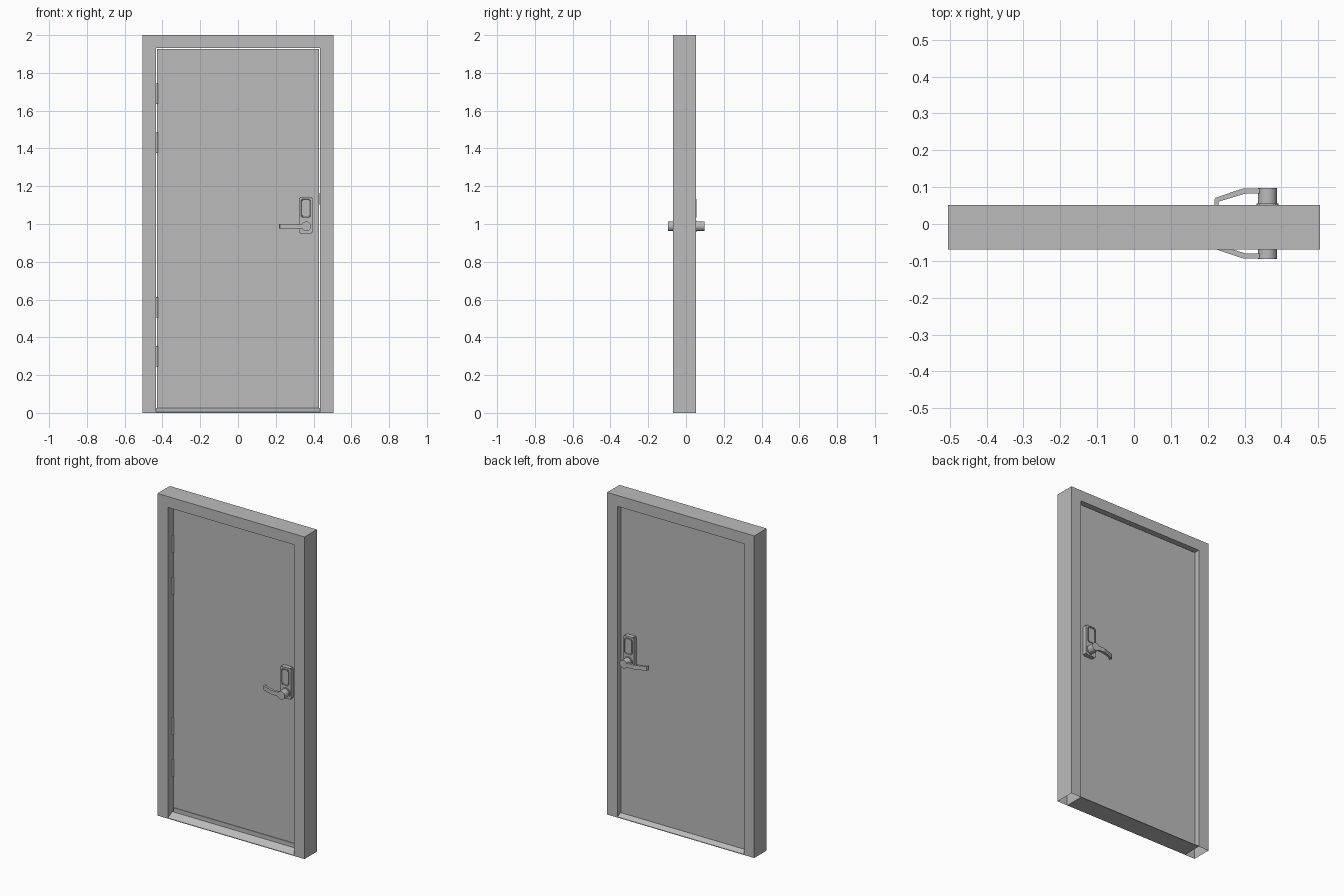
import bpy, bmesh, math

if "Cube" in bpy.data.objects:
    bpy.data.objects.remove(bpy.data.objects["Cube"])

grey = bpy.data.materials.new("door grey")
grey.diffuse_color = (0.5, 0.5, 0.5, 1)
grey.use_nodes = True
grey.node_tree.nodes["Principled BSDF"].inputs["Base Color"].default_value = grey.diffuse_color

FRONT, BACK = -0.069, 0.052          # frame depth
DOOR_F, DOOR_B = -0.02, 0.023        # door leaf faces
MID = 0.0015                         # plane the hardware mirrors across


def finish(name, bm):
    bmesh.ops.recalc_face_normals(bm, faces=bm.faces)
    me = bpy.data.meshes.new(name)
    bm.to_mesh(me)
    bm.free()
    me.materials.append(grey)
    ob = bpy.data.objects.new(name, me)
    bpy.context.collection.objects.link(ob)
    return ob


def prism(name, pts, axis, lo, hi, open_ends=False):
    """Extrude a 2D outline along the x, y or z axis."""
    place = {"x": lambda a, b, t: (t, a, b),
             "y": lambda a, b, t: (a, t, b),
             "z": lambda a, b, t: (a, b, t)}[axis]
    bm = bmesh.new()
    ends = [[bm.verts.new(place(a, b, t)) for a, b in pts] for t in (lo, hi)]
    n = len(pts)
    for i in range(n):
        j = (i + 1) % n
        bm.faces.new((ends[0][i], ends[0][j], ends[1][j], ends[1][i]))
    if not open_ends:
        bm.faces.new(ends[0])
        bm.faces.new(ends[1])
    return finish(name, bm)


def rect(x0, x1, z0, z1):
    return [(x0, z0), (x1, z0), (x1, z1), (x0, z1)]


def cylinder(name, x, y, z, r, length, axis, n=24):
    pts = [(r * math.cos(2 * math.pi * i / n), r * math.sin(2 * math.pi * i / n)) for i in range(n)]
    a, b, c = {"y": (x, z, y), "z": (x, y, z)}[axis]
    ob = prism(name, [(a + p, b + q) for p, q in pts], axis, c - length / 2, c + length / 2)
    for f in ob.data.polygons:
        f.use_smooth = len(f.vertices) == 4
    ob.data.set_sharp_from_angle(angle=math.radians(40))
    return ob


def inset_plate(name, x0, x1, z0, z1, y_in, y_out, border, sink):
    """Plate with a recessed centre panel and softened outer corners."""
    ob = prism(name, rect(x0, x1, z0, z1), "y", y_in, y_out)
    bm = bmesh.new()
    bm.from_mesh(ob.data)
    corners = [e for e in bm.edges if abs(e.verts[0].co.y - e.verts[1].co.y) > 0.001]
    bmesh.ops.bevel(bm, geom=corners, offset=0.006, segments=2, affect='EDGES')
    outer = [f for f in bm.faces if all(abs(v.co.y - y_out) < 1e-5 for v in f.verts)]
    bmesh.ops.inset_region(bm, faces=outer, thickness=border)
    for v in outer[0].verts:
        v.co.y += sink
    bm.to_mesh(ob.data)
    bm.free()
    return ob


# Frame: one arch-shaped hollow shell, open under the jambs
W, IW, TOP, HEAD = 0.505, 0.434, 2.0, 1.932
frame = prism("door_frame", [(-W, 0), (-W, TOP), (W, TOP), (W, 0),
                             (IW, 0), (IW, HEAD), (-IW, HEAD), (-IW, 0)], "y", FRONT, BACK)
bm = bmesh.new()
bm.from_mesh(frame.data)
feet = [f for f in bm.faces if all(v.co.z < 1e-5 for v in f.verts)]
bmesh.ops.delete(bm, geom=feet, context='FACES_ONLY')
bm.to_mesh(frame.data)
bm.free()

# Door leaf with a narrow gap all round
prism("door_leaf", rect(-0.43, 0.43, 0.02, 1.927), "y", DOOR_F, DOOR_B)

# Bottom sweep and sloped threshold
prism("door_sweep", rect(-0.427, 0.425, 0.022, 0.052), "y", DOOR_F - 0.004, DOOR_F)
prism("threshold", [(FRONT, 0), (FRONT, 0.004), (DOOR_F - 0.004, 0.026), (DOOR_F, 0.026),
                    (DOOR_F, 0.018), (DOOR_B, 0.018), (BACK, 0.004), (BACK, 0)],
      "x", -IW, IW)

# Hinge knuckles
for z in (1.69, 1.43, 0.56, 0.30):
    cylinder("hinge", -0.430, DOOR_F - 0.005, z, 0.0065, 0.108, "z", 12)

# Lock sets, mirrored front and back
for side, sgn, face in (("front", -1, DOOR_F), ("back", 1, DOOR_B)):
    def Y(d):
        return MID + sgn * d
    inset_plate(side + "_lock_body", 0.323, 0.395, 0.95, 1.143, face, Y(0.048), 0.006, 0)
    inset_plate(side + "_lock_keypad", 0.334, 0.384, 1.035, 1.132, Y(0.047), Y(0.054), 0.004, -sgn * 0.003)
    cylinder(side + "_handle_collar", 0.362, Y(0.0505), 0.988, 0.03, 0.006, "y")
    cylinder(side + "_handle_hub", 0.362, Y(0.0725), 0.988, 0.0255, 0.048, "y")
    lever = [(0.365, 0.0955), (0.298, 0.0955), (0.275, 0.088), (0.222, 0.070), (0.218, 0.064),
             (0.218, 0.048), (0.229, 0.048), (0.229, 0.059), (0.302, 0.081), (0.365, 0.081)]
    prism(side + "_handle_lever", [(x, Y(d)) for x, d in lever], "z", 0.975, 1.001)

# Latch plate on the strike jamb
prism("latch_plate", rect(0.431, 0.4345, 1.10, 1.165), "y", DOOR_F - 0.004, DOOR_F + 0.03)
